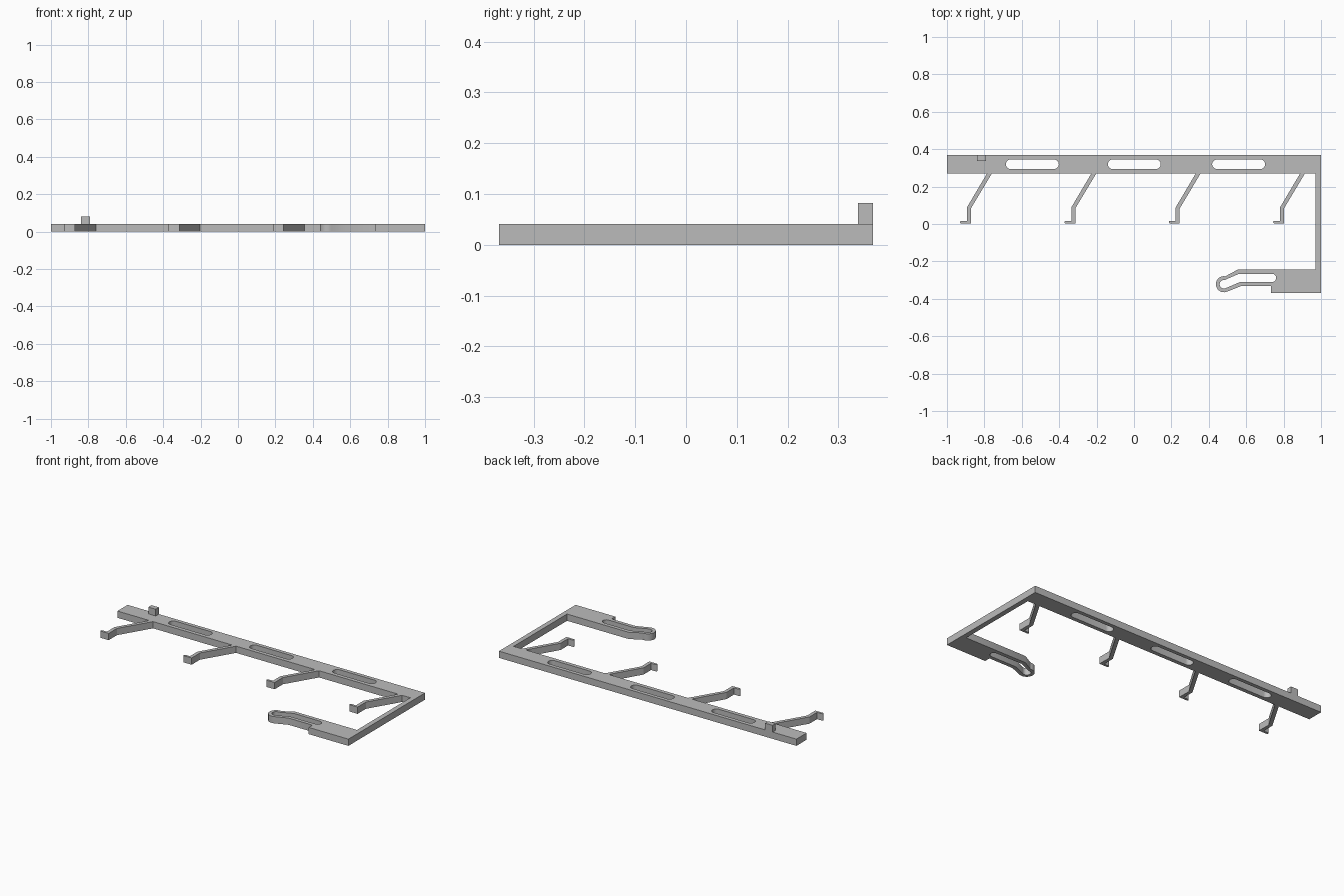
import bpy
import bmesh
from math import cos, sin, radians

THICK = 0.041

old = bpy.data.objects.get("Cube")
if old:
    bpy.data.objects.remove(old, do_unlink=True)

grey = bpy.data.materials.new("plain_grey")
grey.use_nodes = True
colour = (0.5, 0.5, 0.5, 1)
grey.diffuse_color = colour
grey.node_tree.nodes["Principled BSDF"].inputs["Base Color"].default_value = colour


def arc(cx, cy, r, start, end, steps=12):
    """Points along a circular arc, angles in degrees."""
    angles = [radians(start + (end - start) * i / steps) for i in range(steps + 1)]
    return [(cx + r * cos(a), cy + r * sin(a)) for a in angles]


def box(x0, x1, y0, y1):
    return [(x0, y0), (x1, y0), (x1, y1), (x0, y1)]


def slot(x0, x1, y0, y1):
    """Outline of a slot with round ends."""
    r, cy = (y1 - y0) / 2, (y0 + y1) / 2
    return arc(x0 + r, cy, r, 90, 270) + arc(x1 - r, cy, r, -90, 90)


def plate(name, outline, holes=(), z0=0.0, z1=THICK):
    """Extrude a flat outline with optional holes."""
    bm = bmesh.new()
    for loop in [outline, *holes]:
        verts = [bm.verts.new((x, y, z0)) for x, y in loop]
        for a, b in zip(verts, verts[1:] + verts[:1]):
            bm.edges.new((a, b))
    bmesh.ops.triangle_fill(bm, use_beauty=True, edges=bm.edges[:], normal=(0, 0, 1))
    top = bmesh.ops.extrude_face_region(bm, geom=bm.faces[:], use_keep_orig=True)
    moved = [v for v in top["geom"] if isinstance(v, bmesh.types.BMVert)]
    bmesh.ops.translate(bm, verts=moved, vec=(0, 0, z1 - z0))
    bmesh.ops.recalc_face_normals(bm, faces=bm.faces[:])
    mesh = bpy.data.meshes.new(name)
    bm.to_mesh(mesh)
    bm.free()
    mesh.materials.append(grey)
    obj = bpy.data.objects.new(name, mesh)
    bpy.context.collection.objects.link(obj)
    bpy.ops.object.select_all(action="DESELECT")
    obj.select_set(True)
    bpy.context.view_layer.objects.active = obj
    bpy.ops.object.shade_smooth_by_angle(angle=radians(30))
    return obj


# Long rail with three slots
plate("rail", box(-1, 1, 0.27, 0.368),
      [slot(x, x + 0.283, 0.294, 0.345) for x in (-0.685, -0.14, 0.418)])

# Small upright tab at the back edge
plate("tab", box(-0.84, -0.79, 0.338, 0.368), z0=THICK, z1=0.082)

# Four bent arms, each with a rounded foot
for i in range(4):
    dx = -0.872 + i * 0.558
    arm = [(0, 0.003), (0, 0.083), (0.112, 0.27), (0.086, 0.27),
           (-0.021, 0.089), (-0.021, 0.017)]
    arm += arc(-0.051, 0.010, 0.007, 90, 270, 8)
    plate(f"arm_{i + 1}", [(x + dx, y) for x, y in arm])

# Side strip joining the rail to the catch
plate("side_strip", box(0.97, 1, -0.243, 0.27))

# Catch block with a hollow, round-nosed loop
catch = [(1, -0.368), (1, -0.243), (0.556, -0.243)]
catch += arc(0.481, -0.322, 0.043, 80, 295, 18)
catch += [(0.572, -0.332), (0.733, -0.332), (0.733, -0.368)]
hollow = arc(0.738, -0.288, 0.022, -90, 90)
hollow += [(0.562, -0.266)]
hollow += arc(0.481, -0.322, 0.023, 80, 295, 18)
hollow += [(0.567, -0.310)]
plate("catch", catch, [hollow])
